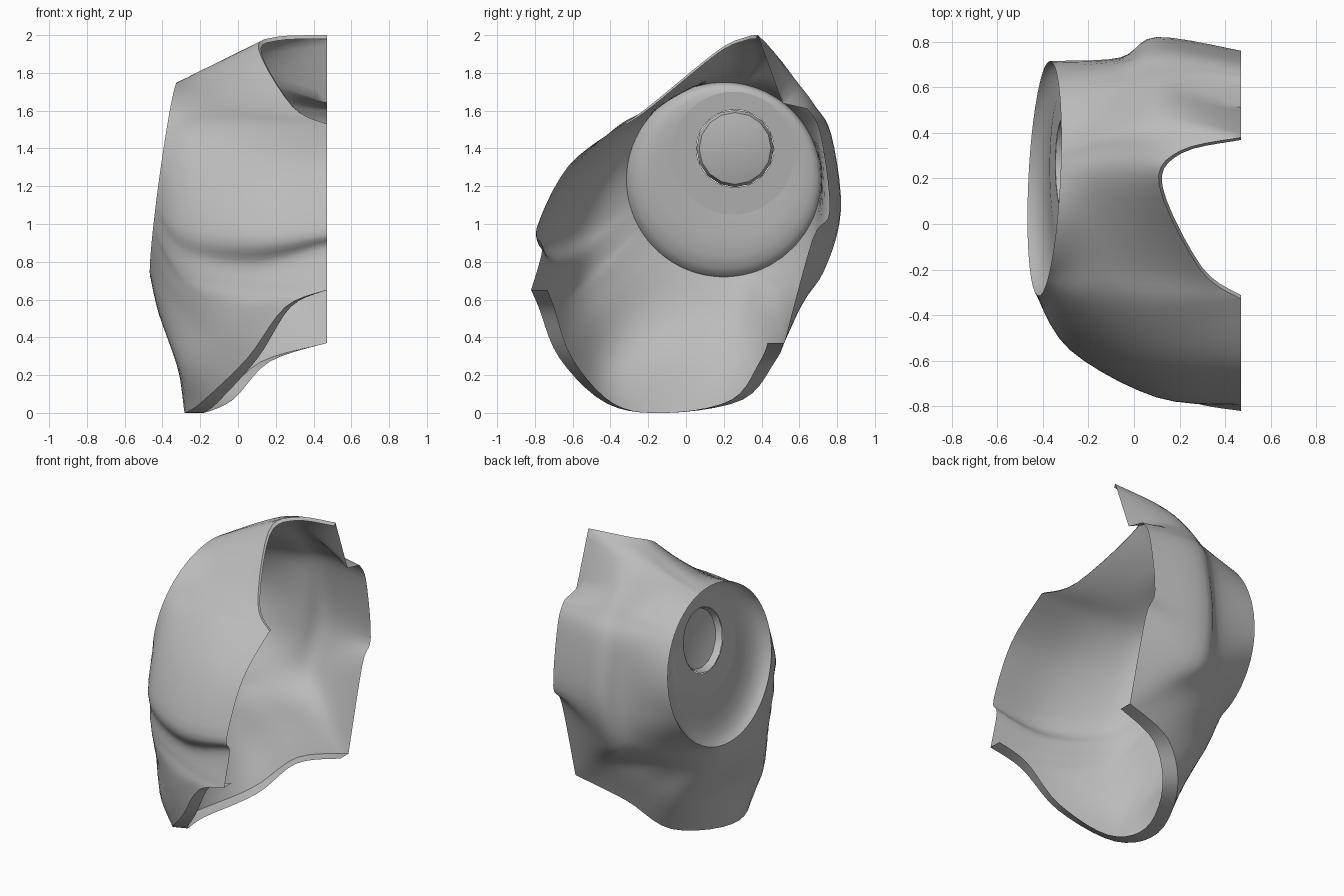
import bpy, bmesh, math
from mathutils import Vector

default = bpy.data.objects.get("Cube")
if default:
    bpy.data.objects.remove(default, do_unlink=True)

grey = bpy.data.materials.new("plain grey")
grey.use_nodes = True
colour = (0.5, 0.5, 0.5, 1)
grey.diffuse_color = colour
grey.node_tree.nodes["Principled BSDF"].inputs["Base Color"].default_value = colour


def spline_point(a, b, c, d, t):
    """Point between b and c on a smooth curve through four points."""
    return 0.5 * (2 * b + (c - a) * t + (2 * a - 5 * b + 4 * c - d) * t * t
                  + (3 * b - a - 3 * c + d) * t ** 3)


def closed_curve(points, corners, steps):
    """Smooth loop through the points that stays sharp at the corners."""
    points = [Vector(p) for p in points]
    count = len(points)
    result = []
    for i in range(count):
        j = (i + 1) % count
        before = points[i] if i in corners else points[i - 1]
        after = points[j] if j in corners else points[(j + 1) % count]
        for k in range(steps):
            result.append(spline_point(before, points[i], points[j], after, k / steps))
    return result


def loft(name, rings, closed, probe, smooth=45):
    """Skin a list of equal rings; probe is the side the faces must look to."""
    bm = bmesh.new()
    rows = [[bm.verts.new(p) for p in ring] for ring in rings]
    size = len(rows[0])
    for low, high in zip(rows, rows[1:]):
        for i in range(size if closed else size - 1):
            j = (i + 1) % size
            bm.faces.new((low[i], low[j], high[j], high[i]))
    bmesh.ops.remove_doubles(bm, verts=bm.verts, dist=0.0005)
    bmesh.ops.recalc_face_normals(bm, faces=bm.faces)
    bm.normal_update()
    facing = sum(f.normal.dot(Vector(probe)) * f.calc_area() for f in bm.faces)
    if facing < 0:
        bmesh.ops.reverse_faces(bm, faces=bm.faces)
    mesh = bpy.data.meshes.new(name)
    bm.to_mesh(mesh)
    bm.free()
    mesh.materials.append(grey)
    obj = bpy.data.objects.new(name, mesh)
    bpy.context.collection.objects.link(obj)
    bpy.ops.object.select_all(action="DESELECT")
    obj.select_set(True)
    bpy.context.view_layer.objects.active = obj
    bpy.ops.object.shade_smooth_by_angle(angle=math.radians(smooth))


STEPS = 5
FRONT_NECK, FRONT_HEM, BACK_HEM, BACK_NECK = 0, 4, 11, 17
NOTCH = {BACK_NECK - 2, BACK_NECK - 1}

# Outer border: front centre line, hem, back centre line with notch, neck
border = [
    (.47, -.33, 1.53), (.47, -.62, 1.31), (.47, -.79, .98), (.47, -.76, .87),
    (.47, -.82, .65), (.25, -.78, .56), (.05, -.67, .29), (-.2, -.42, .05),
    (-.28, -.1, 0), (-.1, .3, .07), (.12, .47, .27), (.47, .52, .37),
    (.47, .67, .92), (.47, .76, 1.07), (.47, .71, 1.48), (.47, .64, 1.61),
    (.47, .51, 1.64), (.47, .38, 2), (.2, .32, 1.99), (.11, .17, 1.92),
    (.29, -.2, 1.62)]

# Chest and back form, halfway to the arm
body = [
    (.1, -.37, 1.51), (.1, -.6, 1.27), (.1, -.76, .94), (.1, -.7, .79),
    (.12, -.72, .67), (0, -.69, .57), (-.15, -.58, .42), (-.3, -.4, .25),
    (-.32, -.08, .28), (-.24, .32, .3), (-.06, .5, .46), (.13, .6, .58),
    (.08, .73, .75), (.1, .82, 1.07), (.12, .77, 1.47), (.13, .68, 1.63),
    (.13, .59, 1.75), (.13, .45, 1.92), (.05, .33, 1.93), (-.02, .17, 1.86),
    (.05, -.18, 1.62)]

# Form around the arm opening
flank = [
    (-.22, -.33, 1.49), (-.26, -.46, 1.26), (-.28, -.55, .98), (-.28, -.53, .85),
    (-.28, -.53, .74), (-.29, -.51, .68), (-.34, -.42, .62), (-.4, -.25, .52),
    (-.42, .02, .53), (-.38, .27, .52), (-.3, .43, .61), (-.23, .53, .67),
    (-.12, .68, .85), (-.06, .73, 1.08), (-.05, .71, 1.45), (-.05, .64, 1.6),
    (-.07, .56, 1.69), (-.1, .42, 1.83), (-.13, .33, 1.84), (-.18, .18, 1.8),
    (-.18, -.15, 1.62)]

outer = closed_curve(border, {FRONT_NECK, FRONT_HEM, BACK_HEM, BACK_NECK} | NOTCH, STEPS)
middle = closed_curve(body, set(), STEPS)
inner = closed_curve(flank, set(), STEPS)

# Arm opening, sampled in the direction of each border point
angles = [math.atan2(p.z - 1.235, p.y - .2) for p in outer]


def socket_ring(y, z, radius, x, lean, turn, directions):
    """Circle facing the arm, leaning with height and turning to the back."""
    return [Vector((x + lean * math.sin(a) + turn * math.cos(a),
                    y + radius * math.cos(a), z + radius * math.sin(a)))
            for a in directions]


rim = socket_ring(.2, 1.235, .515, -.393, .07, .025, angles)


def radial_rings(loops, steps):
    """Smooth rings running from the first loop to the last."""
    rings = []
    last = len(loops) - 1
    for i in range(last):
        four = [loops[max(i - 1, 0)], loops[i], loops[i + 1], loops[min(i + 2, last)]]
        for k in range(steps):
            rings.append([spline_point(*p, k / steps) for p in zip(*four)])
    return rings + [loops[-1]]


# Torso shell from the border to the arm opening
OUTWARD = (-1, 0, 0)
loft("torso_shell", radial_rings([outer, middle, inner, rim], STEPS), True, OUTWARD)

# Shoulder socket: steep by the rim, then shallow down to the floor
floor_edge = socket_ring(.25, 1.375, .325, -.315, .055, 0, angles)
wall = []
for across, depth in ((0, 0), (.04, .22), (.14, .5), (.33, .77), (.63, .93), (1, 1)):
    ring = [a.lerp(b, across) for a, b in zip(rim, floor_edge)]
    for p, a, b in zip(ring, rim, floor_edge):
        p.x = a.x + (b.x - a.x) * depth
    wall.append(ring)
loft("shoulder_socket", wall, True, OUTWARD)
floor_hole = socket_ring(.26, 1.4, .205, -.31, .035, 0, angles)
loft("socket_floor", [floor_edge, floor_hole], True, OUTWARD)

# Faceted cone sunk into the middle of the socket
SIDES = 16
turns = [2 * math.pi * i / SIDES for i in range(SIDES)]
cone_base = socket_ring(.26, 1.4, .205, -.31, .035, 0, turns)
cone_step = socket_ring(.26, 1.4, .19, -.27, .03, 0, turns)
cone_tip = socket_ring(.26, 1.4, 0, -.23, 0, 0, turns)
loft("socket_cone", [cone_base, cone_step, cone_tip], True, OUTWARD, 30)


def lip(name, start, end, centre, amount, probe):
    """Narrow turned-in strip along part of the border."""
    edge = [outer[i % len(outer)] for i in range(start * STEPS, end * STEPS + 1)]
    turned = []
    for p in edge:
        target = Vector((.47, centre[0], p.z if centre[1] is None else centre[1]))
        turned.append(p.lerp(target, amount))
    loft(name, [edge, turned], False, probe)


# Turned-in edges of the hem and neck
lip("hem_lip", FRONT_HEM, BACK_HEM, (-.15, None), .13, (0, 0, -1))
lip("neck_lip", BACK_NECK, len(border), (.1, 1.5), .04, (0, 0, 1))
